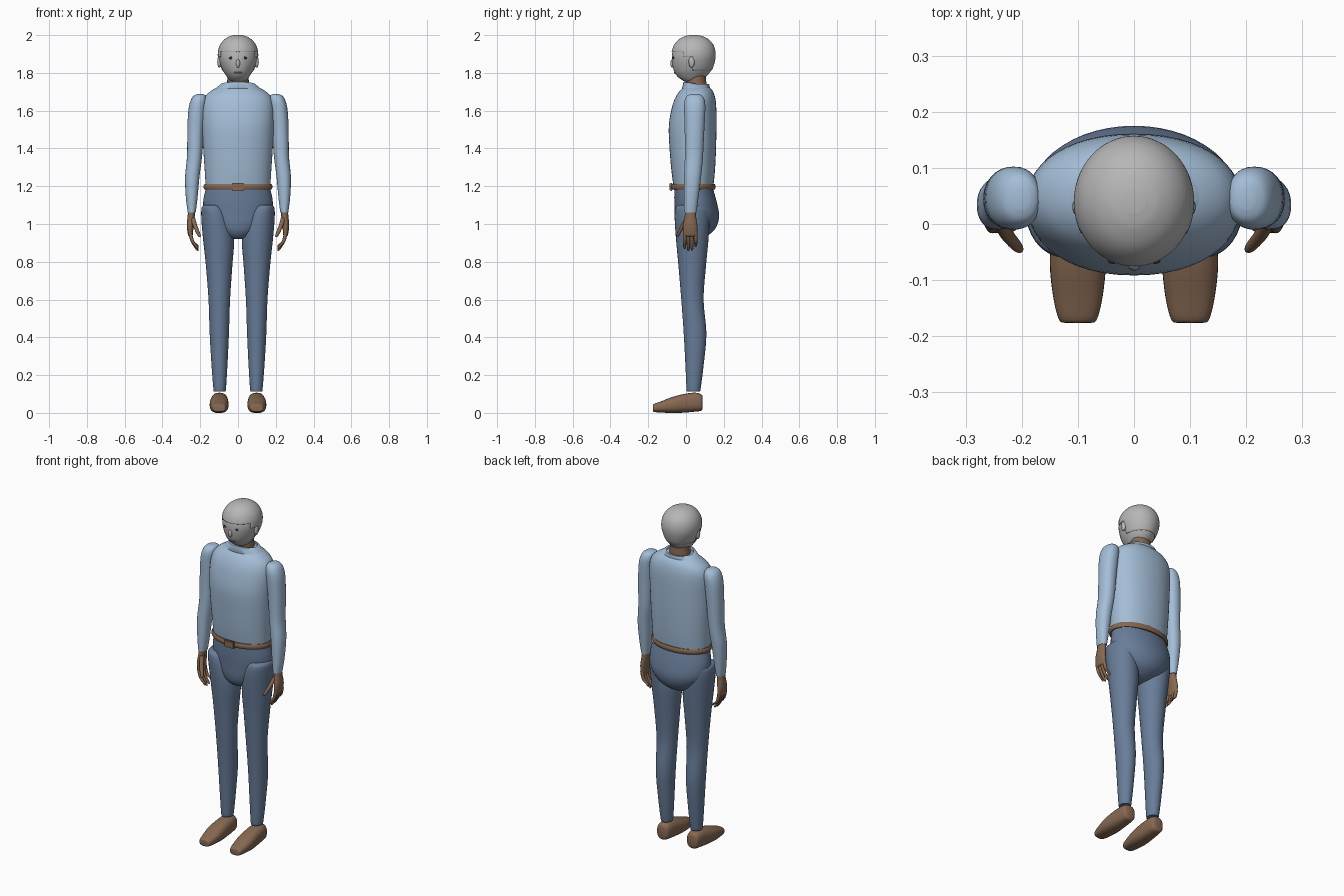
import bpy, bmesh, math
from mathutils import Vector


def material(name, rgb):
    m = bpy.data.materials.new(name)
    m.diffuse_color = (*rgb, 1)
    return m


GREY = material("head grey", (0.47, 0.47, 0.47))
BROWN = material("warm brown", (0.24, 0.14, 0.085))
SHIRT = material("shirt blue", (0.37, 0.51, 0.68))
DENIM = material("trouser blue", (0.14, 0.205, 0.32))
DARK = material("eye dark", (0.04, 0.035, 0.035))
PINK = material("lip pink", (0.32, 0.17, 0.15))


def finish(bm, name, mat, mirror=False, angle=50):
    bmesh.ops.recalc_face_normals(bm, faces=bm.faces)
    me = bpy.data.meshes.new(name)
    bm.to_mesh(me)
    bm.free()
    ob = bpy.data.objects.new(name, me)
    bpy.context.collection.objects.link(ob)
    me.materials.append(mat)
    if mirror:
        ob.modifiers.new("mirror", "MIRROR")
    bpy.ops.object.select_all(action="DESELECT")
    ob.select_set(True)
    bpy.context.view_layer.objects.active = ob
    bpy.ops.object.shade_smooth_by_angle(angle=math.radians(angle))
    return ob


def spline(rings, steps):
    """Smooth the ring list; radii are kept positive."""
    out = []
    for i in range(len(rings) - 1):
        p = [rings[max(0, min(len(rings) - 1, i + k))] for k in (-1, 0, 1, 2)]
        for s in range(steps):
            t = s / steps
            out.append([0.5 * (2 * b + (c - a) * t + (2 * a - 5 * b + 4 * c - d) * t * t
                               + (3 * b - a - 3 * c + d) * t ** 3)
                        for a, b, c, d in zip(*p)])
    return out + [list(rings[-1])]


def loft_mesh(rings, axis="z", power=2.0, sides=32, steps=4):
    """Rings are (position along axis, centre a, centre b, radius a, radius b)."""
    bm = bmesh.new()
    loops = []
    for t, a, b, ra, rb in spline(rings, steps):
        loop = []
        for k in range(sides):
            ang = 2 * math.pi * k / sides
            c, s = math.cos(ang), math.sin(ang)
            u = a + max(ra, 0.001) * math.copysign(abs(c) ** (2 / power), c)
            v = b + max(rb, 0.001) * math.copysign(abs(s) ** (2 / power), s)
            loop.append(bm.verts.new((u, v, t) if axis == "z" else (u, t, v)))
        loops.append(loop)
    for lo, hi in zip(loops, loops[1:]):
        for k in range(sides):
            j = (k + 1) % sides
            bm.faces.new((lo[k], lo[j], hi[j], hi[k]))
    bm.faces.new(loops[0])
    bm.faces.new(loops[-1])
    return bm


def loft(name, mat, rings, mirror=False, **kw):
    return finish(loft_mesh(rings, **kw), name, mat, mirror)


def ellipsoid(name, mat, loc, size, mirror=False):
    bm = bmesh.new()
    bmesh.ops.create_uvsphere(bm, u_segments=16, v_segments=10, radius=1)
    for v in bm.verts:
        v.co = Vector(loc) + v.co * Vector(size)
    return finish(bm, name, mat, mirror)


# Shirt body
loft("shirt_torso", SHIRT, [
    (1.18, 0, 0.04, 0.17, 0.103), (1.28, 0, 0.038, 0.176, 0.115),
    (1.40, 0, 0.036, 0.184, 0.123), (1.52, 0, 0.035, 0.19, 0.126),
    (1.62, 0, 0.043, 0.19, 0.117), (1.675, 0, 0.05, 0.174, 0.103),
    (1.71, 0, 0.055, 0.135, 0.083), (1.735, 0, 0.055, 0.08, 0.055)], power=2.15, sides=48)

# Trouser seat
loft("trouser_seat", DENIM, [
    (0.92, 0, 0.03, 0.02, 0.025), (0.93, 0, 0.035, 0.06, 0.06),
    (0.96, 0, 0.047, 0.11, 0.095), (1.0, 0, 0.055, 0.15, 0.112),
    (1.05, 0, 0.058, 0.178, 0.117), (1.12, 0, 0.05, 0.184, 0.112),
    (1.19, 0, 0.04, 0.17, 0.102)], sides=48)

# Trouser legs
loft("trouser_legs", DENIM, [
    (0.115, 0.097, 0.04, 0.029, 0.033), (0.125, 0.097, 0.04, 0.033, 0.037),
    (0.25, 0.098, 0.045, 0.042, 0.048), (0.42, 0.099, 0.048, 0.051, 0.06),
    (0.60, 0.099, 0.034, 0.057, 0.059), (0.78, 0.1, 0.033, 0.07, 0.073),
    (0.92, 0.103, 0.033, 0.082, 0.086), (1.03, 0.118, 0.032, 0.076, 0.092),
    (1.085, 0.132, 0.03, 0.061, 0.086), (1.10, 0.137, 0.03, 0.045, 0.07)],
    mirror=True)

# Shoes
loft("shoes", BROWN, [
    (-0.176, 0.1, 0.03, 0.024, 0.013), (-0.17, 0.1, 0.031, 0.034, 0.021),
    (-0.13, 0.1, 0.037, 0.044, 0.03), (-0.07, 0.1, 0.047, 0.05, 0.043),
    (0.0, 0.099, 0.057, 0.047, 0.05), (0.05, 0.098, 0.062, 0.043, 0.05),
    (0.08, 0.098, 0.06, 0.036, 0.044), (0.088, 0.098, 0.06, 0.024, 0.03)],
    mirror=True, axis="y", power=2.5)
for v in bpy.data.objects["shoes"].data.vertices:
    v.co.z = max(0.0, (v.co.z - 0.005))

# Sleeves
loft("sleeves", SHIRT, [
    (1.06, 0.245, 0.023, 0.021, 0.032), (1.14, 0.245, 0.028, 0.031, 0.038),
    (1.25, 0.242, 0.035, 0.038, 0.045), (1.36, 0.23, 0.042, 0.04, 0.048),
    (1.50, 0.224, 0.045, 0.044, 0.052), (1.60, 0.217, 0.046, 0.046, 0.056),
    (1.65, 0.209, 0.046, 0.043, 0.054), (1.678, 0.203, 0.046, 0.033, 0.041),
    (1.688, 0.2, 0.046, 0.015, 0.02)], mirror=True, power=2.2)

# Hands: palm, four fingers, thumb
loft("palms", BROWN, [
    (1.075, 0.245, 0.023, 0.018, 0.028), (1.04, 0.248, 0.023, 0.019, 0.03),
    (0.99, 0.253, 0.022, 0.018, 0.038), (0.945, 0.252, 0.022, 0.013, 0.037),
    (0.935, 0.251, 0.022, 0.008, 0.03)], mirror=True, sides=20)
for i, tip in enumerate((0.868, 0.857, 0.86, 0.878)):
    y = -0.007 + 0.0195 * i
    loft(f"finger_{i + 1}", BROWN, [
        (0.955, 0.253, y, 0.01, 0.0095), (0.91, 0.242, y, 0.0095, 0.009),
        (tip + 0.012, 0.219, y, 0.008, 0.0075), (tip, 0.212, y, 0.003, 0.003)],
        mirror=True, sides=12, steps=3)
loft("thumbs", BROWN, [
    (1.035, 0.24, 0.006, 0.012, 0.012), (0.99, 0.227, -0.018, 0.012, 0.012),
    (0.945, 0.208, -0.041, 0.01, 0.009), (0.93, 0.202, -0.047, 0.004, 0.004)],
    mirror=True, sides=12, steps=3)

# Belt: swept ring, with buckle
bm = bmesh.new()
loops = []
for k in range(64):
    a = 2 * math.pi * k / 64
    loops.append([bm.verts.new(((0.17 + dr) * math.cos(a), 0.038 + (0.107 + dr) * math.sin(a), 1.197 + dz))
                  for dr, dz in ((-0.008, -0.015), (0.007, -0.015), (0.012, -0.006),
                                 (0.012, 0.006), (0.007, 0.015), (-0.008, 0.015))])
for k in range(64):
    p, q = loops[k], loops[(k + 1) % 64]
    for j in range(6):
        bm.faces.new((p[j], q[j], q[(j + 1) % 6], p[(j + 1) % 6]))
finish(bm, "belt", BROWN)
bm = bmesh.new()
bmesh.ops.create_cube(bm, size=1)
for v in bm.verts:
    v.co = Vector((0, -0.079, 1.197)) + v.co * Vector((0.064, 0.016, 0.042))
bmesh.ops.bevel(bm, geom=bm.edges[:], offset=0.004, segments=2, affect="EDGES")
finish(bm, "buckle", BROWN)

# Collar: flared band folding over, raised at the front
bm = bmesh.new()
loops = []
for k in range(40):
    a = 2 * math.pi * k / 40
    c, s = math.cos(a), math.sin(a)
    front = max(0, -s)
    prof = ((0.074, 0.058, 1.72), (0.078, 0.062, 1.742 + 0.012 * front),
            (0.092, 0.068, 1.74 + 0.012 * front), (0.142, 0.076, 1.697 + 0.02 * front ** 4),
            (0.136, 0.07, 1.688 + 0.02 * front ** 4))
    loops.append([bm.verts.new((rx * c, 0.055 + ry * s, z)) for rx, ry, z in prof])
for k in range(40):
    p, q = loops[k], loops[(k + 1) % 40]
    for j in range(5):
        bm.faces.new((p[j], q[j], q[(j + 1) % 5], p[(j + 1) % 5]))
finish(bm, "collar", SHIRT)

# Neck
loft("neck", BROWN, [(1.70, 0, 0.058, 0.066, 0.055), (1.745, 0, 0.056, 0.058, 0.052),
                     (1.80, 0, 0.054, 0.056, 0.05)])

# Head
head = [(1.752, 0, 0.03, 0.022, 0.025), (1.76, 0, 0.03, 0.042, 0.048),
        (1.785, 0, 0.031, 0.063, 0.08), (1.82, 0, 0.035, 0.084, 0.102),
        (1.87, 0, 0.038, 0.101, 0.113), (1.91, 0, 0.04, 0.102, 0.112),
        (1.945, 0, 0.041, 0.091, 0.1), (1.972, 0, 0.041, 0.07, 0.078),
        (1.99, 0, 0.041, 0.042, 0.047), (1.997, 0, 0.041, 0.016, 0.018)]
loft("head", GREY, head, sides=40)

# Hair: thin shell over the head, trimmed along a stepped hairline
shell = [(z + 0.003, a, b, ra + 0.004, rb + 0.004) for z, a, b, ra, rb in head]
bm = loft_mesh(shell, sides=64, steps=8)


def hairline(y):
    return 1.915 if y < -0.015 else 1.885 if y < 0.035 else 1.815


drop = [f for f in bm.faces
        if f.calc_center_median().z < hairline(f.calc_center_median().y)]
bmesh.ops.delete(bm, geom=drop, context="FACES")
hair = finish(bm, "hair", GREY)
rim = hair.modifiers.new("thickness", "SOLIDIFY")
rim.thickness = 0.005

# Face details
ellipsoid("ears", GREY, (0.099, 0.03, 1.858), (0.011, 0.016, 0.03), True)
ellipsoid("eyes", DARK, (0.037, -0.066, 1.879), (0.01, 0.005, 0.007), True)
ellipsoid("nose", GREY, (0, -0.073, 1.85), (0.011, 0.01, 0.022))
ellipsoid("mouth", PINK, (0, -0.056, 1.801), (0.024, 0.008, 0.005))
